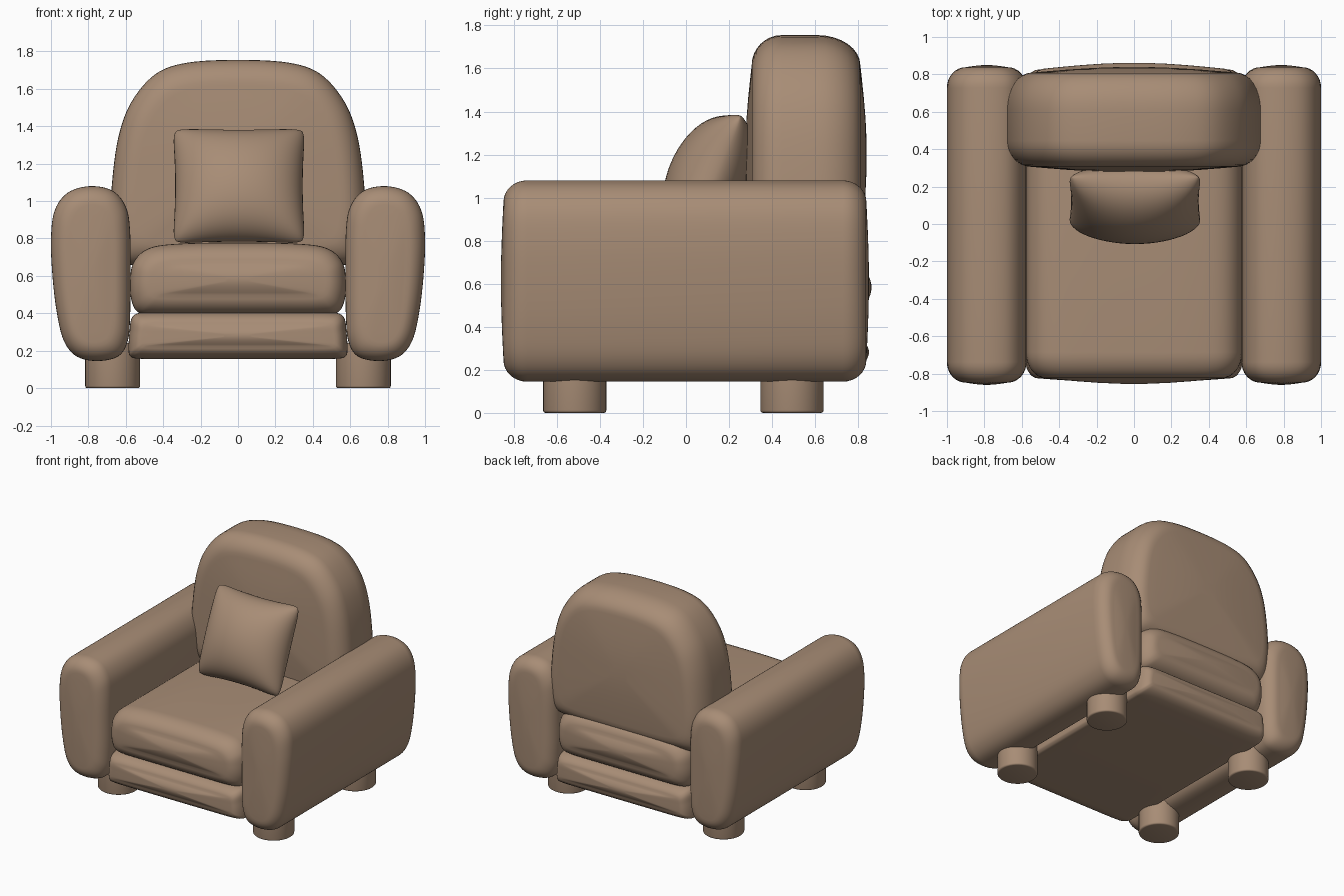
import bpy, bmesh, math
from mathutils import Matrix

if "Cube" in bpy.data.objects:
    bpy.data.objects.remove(bpy.data.objects["Cube"])

fabric = bpy.data.materials.new("tan fabric")
fabric.diffuse_color = (0.39, 0.265, 0.18, 1)
fabric.use_nodes = True
fabric.node_tree.nodes["Principled BSDF"].inputs["Base Color"].default_value = fabric.diffuse_color


def finish(bm, name, angle=60):
    bmesh.ops.recalc_face_normals(bm, faces=bm.faces)
    me = bpy.data.meshes.new(name)
    bm.to_mesh(me)
    bm.free()
    me.materials.append(fabric)
    me.shade_smooth()
    me.set_sharp_from_angle(angle=math.radians(angle))
    ob = bpy.data.objects.new(name, me)
    bpy.context.collection.objects.link(ob)
    return ob


def smooth_loop(pts, n=6):
    """Closed Catmull-Rom curve through the points."""
    out, k = [], len(pts)
    for i in range(k):
        p = [pts[(i + j - 1) % k] for j in range(4)]
        for s in range(n):
            t = s / n
            out.append(tuple(0.5 * (2 * p[1][a] + (p[2][a] - p[0][a]) * t
                       + (2 * p[0][a] - 5 * p[1][a] + 4 * p[2][a] - p[3][a]) * t * t
                       + (3 * p[1][a] - p[0][a] - 3 * p[2][a] + p[3][a]) * t ** 3)
                       for a in (0, 1)))
    return out


def cushion(name, pts, y0, y1, d0, d1, inset, puff=0.02):
    """Loft an x-z profile from y0 to y1 with rounded, slightly puffed ends."""
    loop = smooth_loop(pts)
    xs, zs = [p[0] for p in loop], [p[1] for p in loop]
    cx, cz = (min(xs) + max(xs)) / 2, (min(zs) + max(zs)) / 2
    hx, hz = (max(xs) - min(xs)) / 2, (max(zs) - min(zs)) / 2

    def end(y, d, sign):
        # (y, inset, extra scale) from the middle of the end face outwards
        face = y + sign * puff
        rows = [(y + sign * puff * (1 - math.cos(f * math.pi / 2)), inset, f) for f in (0.15, 0.4, 0.65, 0.85)]
        for i in range(9):
            a = i / 8 * math.pi / 2
            rows.append((face + sign * d * (1 - math.cos(a)), inset * (1 - math.sin(a)), 1))
        return rows

    rings = end(y0, d0, 1) + end(y1, d1, -1)[::-1]
    bm = bmesh.new()
    vs = []
    for y, ins, f in rings:
        sx, sz = f * (hx - ins) / hx, f * (hz - ins) / hz
        vs.append([bm.verts.new((cx + (x - cx) * sx, y, cz + (z - cz) * sz)) for x, z in loop])
    n = len(loop)
    for a, b in zip(vs, vs[1:]):
        for i in range(n):
            bm.faces.new((a[i], a[(i + 1) % n], b[(i + 1) % n], b[i]))
    bm.faces.new(vs[0])
    bm.faces.new(vs[-1])
    return finish(bm, name)


def mirrored(half):
    """Complete a right-hand half profile (top to bottom) across x = 0."""
    return half + [(-x, z) for x, z in half[::-1] if x > 0]


# arms: rounded slabs, leaning outwards towards the top
arm = [(0.79, 1.08), (0.67, 1.055), (0.6, 0.97), (0.577, 0.84), (0.575, 0.6),
       (0.577, 0.38), (0.59, 0.25), (0.64, 0.17), (0.75, 0.145), (0.86, 0.168),
       (0.93, 0.25), (0.968, 0.4), (0.992, 0.6), (1.0, 0.8), (0.98, 0.95), (0.91, 1.045)]
for side, s in (("right", 1), ("left", -1)):
    cushion(side + "_arm", [(s * x, z) for x, z in arm], -0.86, 0.85, 0.11, 0.11, 0.1, 0.012)

# backrest with an arched top
cushion("backrest", mirrored([(0.0, 1.755), (0.27, 1.74), (0.44, 1.68), (0.57, 1.53), (0.64, 1.34),
                              (0.675, 1.08), (0.68, 0.85), (0.64, 0.69), (0.5, 0.65), (0.2, 0.64)]),
        0.275, 0.84, 0.14, 0.2, 0.14, 0.03)

# seat cushion and base
cushion("seat", mirrored([(0.0, 0.778), (0.3, 0.773), (0.47, 0.75), (0.555, 0.68), (0.577, 0.58),
                          (0.572, 0.48), (0.54, 0.41), (0.46, 0.39), (0.2, 0.388)]),
        -0.855, 0.862, 0.14, 0.14, 0.11, 0.03)
cushion("base", mirrored([(0.0, 0.408), (0.3, 0.408), (0.5, 0.405), (0.565, 0.38), (0.58, 0.3),
                          (0.585, 0.21), (0.575, 0.17), (0.52, 0.157), (0.3, 0.155)]),
        -0.85, 0.85, 0.12, 0.12, 0.07, 0.025)

# throw pillow, leaning on the backrest
N = 28
bm = bmesh.new()
for sign, thick in ((-1, 0.2), (1, 0.15)):
    grid = []
    for i in range(N + 1):
        u = math.sin((i / N - 0.5) * math.pi)
        row = []
        for j in range(N + 1):
            v = math.sin((j / N - 0.5) * math.pi)
            x = 0.355 * u * (1 - 0.04 * (1 - v * v) - 0.05 * v ** 12)
            z = 0.335 * v * (1 - 0.06 * (1 - u * u) - 0.05 * u ** 12)
            y = sign * thick * max(0, (1 - u * u) * (1 - v * v)) ** 0.5
            row.append(bm.verts.new((x, y + sign * 0.012 * (1 - max(abs(u), abs(v)) ** 8), z)))
        grid.append(row)
    for i in range(N):
        for j in range(N):
            bm.faces.new((grid[i][j], grid[i + 1][j], grid[i + 1][j + 1], grid[i][j + 1]))
bmesh.ops.remove_doubles(bm, verts=bm.verts, dist=0.0005)
pillow = finish(bm, "pillow", 180)
pillow.location = (0.005, 0.125, 1.08)
pillow.rotation_euler = (math.radians(-23), 0, 0)

# four short round legs
for x in (-0.67, 0.67):
    for y, place in ((-0.517, "front"), (0.492, "back")):
        bm = bmesh.new()
        bmesh.ops.create_cone(bm, cap_ends=True, segments=40, radius1=0.147, radius2=0.147, depth=0.24,
                              matrix=Matrix.Translation((x, y, 0.12)))
        rim = [e for e in bm.edges if all(v.co.z < 0.01 for v in e.verts)]
        bmesh.ops.bevel(bm, geom=rim, offset=0.012, segments=3, profile=0.5, affect='EDGES')
        finish(bm, f"{place}_leg", 40)
